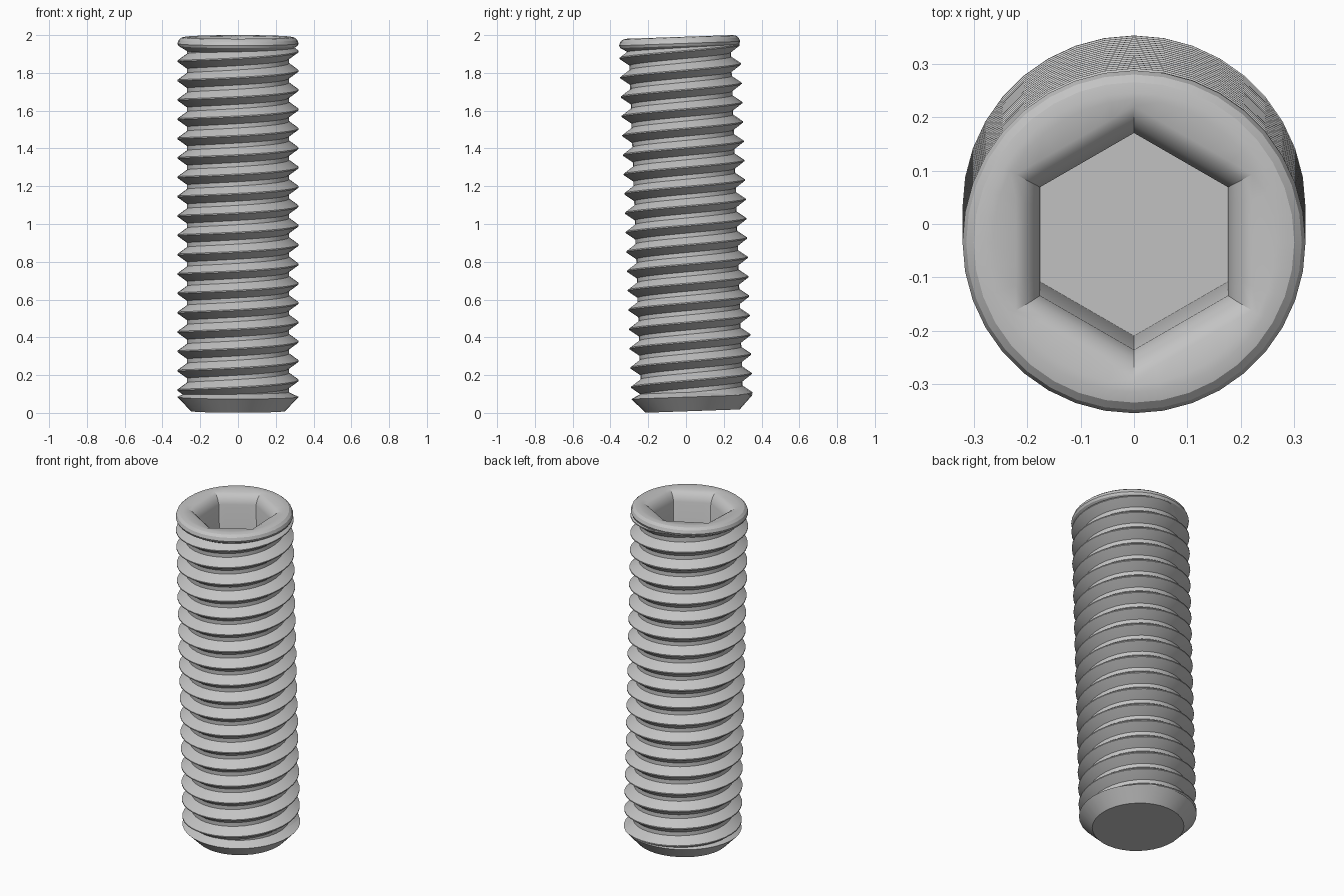
import bpy, bmesh, math
from mathutils import Matrix

if "Cube" in bpy.data.objects:
    bpy.data.objects.remove(bpy.data.objects["Cube"], do_unlink=True)

SEG = 36
ROOT, CREST, POINT = 0.27, 0.321, 0.25
LENGTH, PITCH, CHAMFER = 1.982, 0.1025, 0.075
START, END = -0.0425, 1.955
TILT = Matrix.Rotation(math.radians(2), 4, "X")
PLACE = Matrix.Translation((0, 0, 1)) @ TILT @ Matrix.Translation((0, 0, -LENGTH / 2))

steel = bpy.data.materials.new("light grey steel")
steel.use_nodes = True
steel.diffuse_color = (0.55, 0.55, 0.55, 1)
steel.node_tree.nodes["Principled BSDF"].inputs["Base Color"].default_value = (0.55, 0.55, 0.55, 1)


def hex_factor(angle):
    """Distance to a hexagon of unit corner radius, corners on the y axis."""
    local = (angle + math.pi / 6) % (math.pi / 3) - math.pi / 6
    return math.cos(math.pi / 6) / math.cos(local)


def skin(name, rings, closed):
    """Join successive rows of points with quads and cap both ends."""
    bm = bmesh.new()
    rows = [[bm.verts.new(p) for p in ring] for ring in rings]
    for a, b in zip(rows, rows[1:]):
        n = len(a)
        for i in range(n if closed else n - 1):
            j = (i + 1) % n
            bm.faces.new((a[i], a[j], b[j], b[i]))
    bm.faces.new(rows[0][::-1])
    bm.faces.new(rows[-1])
    bmesh.ops.recalc_face_normals(bm, faces=bm.faces)
    bm.transform(PLACE)
    mesh = bpy.data.meshes.new(name)
    bm.to_mesh(mesh)
    bm.free()
    obj = bpy.data.objects.new(name, mesh)
    bpy.context.collection.objects.link(obj)
    mesh.materials.append(steel)
    bpy.ops.object.select_all(action="DESELECT")
    obj.select_set(True)
    bpy.context.view_layer.objects.active = obj
    bpy.ops.object.shade_smooth_by_angle(angle=math.radians(25))


def ring(radius, z, hexness):
    """Ring of points blending from a circle (0) to a hexagon (1)."""
    pts = []
    for i in range(SEG):
        a = math.pi / 2 + math.tau * i / SEG
        r = radius * (1 + hexness * (hex_factor(a) - 1))
        pts.append((r * math.cos(a), r * math.sin(a), z))
    return pts


# Core with chamfered point, rounded head rim and deep hex socket: radius, height, hexness
profile = [
    (POINT, 0, 0), (CREST, CHAMFER, 0), (ROOT, CHAMFER + 0.025, 0),
    (ROOT, LENGTH - 0.075, 0), (0.315, LENGTH - 0.048, 0), (CREST, LENGTH - 0.035, 0),
    (0.314, LENGTH - 0.016, 0), (0.3, LENGTH - 0.004, 0), (0.28, LENGTH, 0),
    (0.268, LENGTH - 0.001, 0.1), (0.255, LENGTH - 0.005, 1), (0.237, LENGTH - 0.013, 1),
    (0.219, LENGTH - 0.03, 1), (0.203, LENGTH - 0.06, 1), (0.202, LENGTH - 0.77, 1),
]
skin("screw_body", [ring(*p) for p in profile], True)

# Right-handed helical thread ridge, trimmed by the chamfer and faded into the head
ridge = [(ROOT - 0.012, -0.46), (ROOT, -0.39), (CREST, -0.03),
         (CREST, 0.03), (ROOT, 0.39), (ROOT - 0.012, 0.46)]
steps = int((END - START) / PITCH * SEG)
rows = []
for s in range(steps + 1):
    a = math.tau * s / SEG
    zc = START + PITCH * s / SEG
    fade = min(1, 4 * (steps - s) / SEG)
    row = []
    for r, dz in ridge:
        z = min(max(zc + dz * PITCH, 0.004), LENGTH - 0.03)
        cone = POINT + (CREST - POINT) * z / CHAMFER
        r = min(ROOT - 0.012 + (r - ROOT + 0.012) * fade, cone - 0.001)
        row.append((r * math.cos(a), r * math.sin(a), z))
    rows.append(row)
skin("thread", rows, False)
